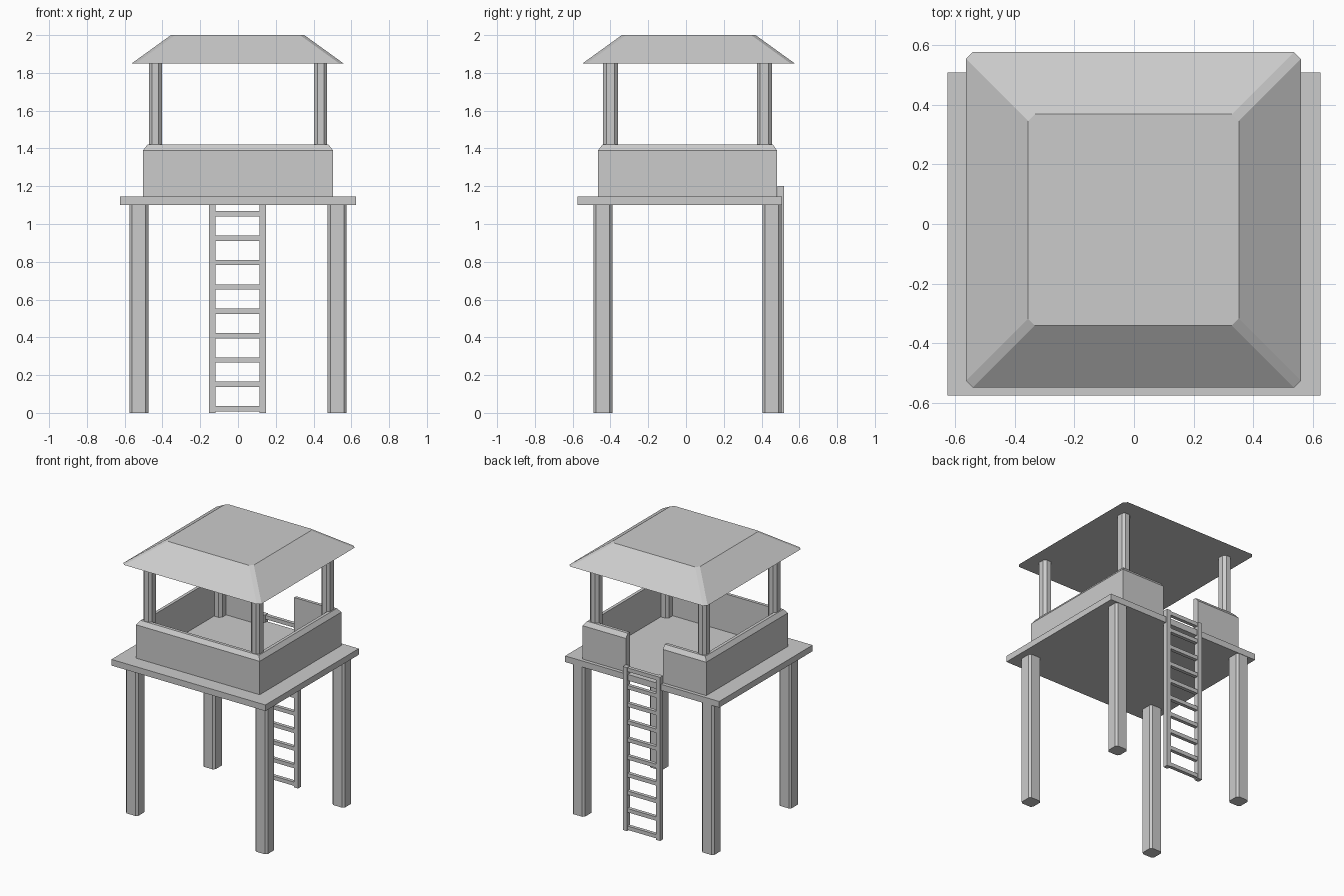
import bpy, bmesh

if "Cube" in bpy.data.objects:
    bpy.data.objects.remove(bpy.data.objects["Cube"])


def finish(name, bm):
    bmesh.ops.recalc_face_normals(bm, faces=bm.faces)
    me = bpy.data.meshes.new(name)
    bm.to_mesh(me)
    bm.free()
    ob = bpy.data.objects.new(name, me)
    bpy.context.collection.objects.link(ob)
    return ob


def skin(name, loops, closed_sections=True):
    """Join successive vertex loops with quads and cap both ends."""
    bm = bmesh.new()
    rings = [[bm.verts.new(p) for p in loop] for loop in loops]
    for a, b in zip(rings, rings[1:]):
        n = len(a)
        for i in range(n):
            j = (i + 1) % n
            bm.faces.new((a[i], a[j], b[j], b[i]))
    bm.faces.new(rings[0])
    bm.faces.new(rings[-1])
    return finish(name, bm)


def cut_rect(cx, cy, hx, hy, c, z):
    """Rectangle with clipped corners at height z."""
    pts = [(hx, hy - c), (hx - c, hy), (c - hx, hy), (-hx, hy - c),
           (-hx, c - hy), (c - hx, -hy), (hx - c, -hy), (hx, c - hy)]
    return [(cx + x, cy + y, z) for x, y in pts]


def post(name, cx, cy, hx, hy, c, z0, z1):
    return skin(name, [cut_rect(cx, cy, hx, hy, c, z0), cut_rect(cx, cy, hx, hy, c, z1)])


def box(name, x0, x1, y0, y1, z0, z1):
    return skin(name, [[(x0, y0, z), (x1, y0, z), (x1, y1, z), (x0, y1, z)] for z in (z0, z1)])


# Platform
box("platform", -0.625, 0.625, -0.575, 0.508, 1.10, 1.145)

# Legs and roof posts
for sx, side in ((-1, "left"), (1, "right")):
    for leg_y, post_y, end in ((-0.44, -0.40, "front"), (0.455, 0.415, "back")):
        post(f"{end}_{side}_leg", sx * 0.525, leg_y, 0.05, 0.05, 0.014, 0, 1.10)
        post(f"{end}_{side}_roof_post", sx * 0.437, post_y, 0.035, 0.04, 0.018, 1.145, 1.855)

# Parapet wall: one profile swept round three sides, open at the ladder
profile = [(0, 1.145), (0, 1.39), (0.022, 1.42), (0.045, 1.42), (0.045, 1.145)]
gap, wx, wf, wb = 0.15, 0.502, -0.465, 0.482
path = [(gap, wb, 0, -1), (wx, wb, -1, -1), (wx, wf, -1, 1),
        (-wx, wf, 1, 1), (-wx, wb, 1, -1), (-gap, wb, 0, -1)]
skin("parapet_wall", [[(x + dx * d, y + dy * d, z) for d, z in profile]
                      for x, y, dx, dy in path])

# Roof: hipped frustum with clipped corners
skin("roof", [cut_rect(-0.002, 0.014, 0.561, 0.562, 0.023, 1.85),
              cut_rect(-0.002, 0.014, 0.353, 0.354, 0.023, 2.0)])

# Ladder
for x, side in ((-0.137, "left"), (0.132, "right")):
    box(f"ladder_{side}_rail", x - 0.017, x + 0.017, 0.484, 0.52, 0, 1.20)
for i in range(10):
    z = 0.022 + 0.129 * i
    box(f"ladder_rung_{i + 1}", -0.122, 0.117, 0.489, 0.515, z - 0.014, z + 0.014)
